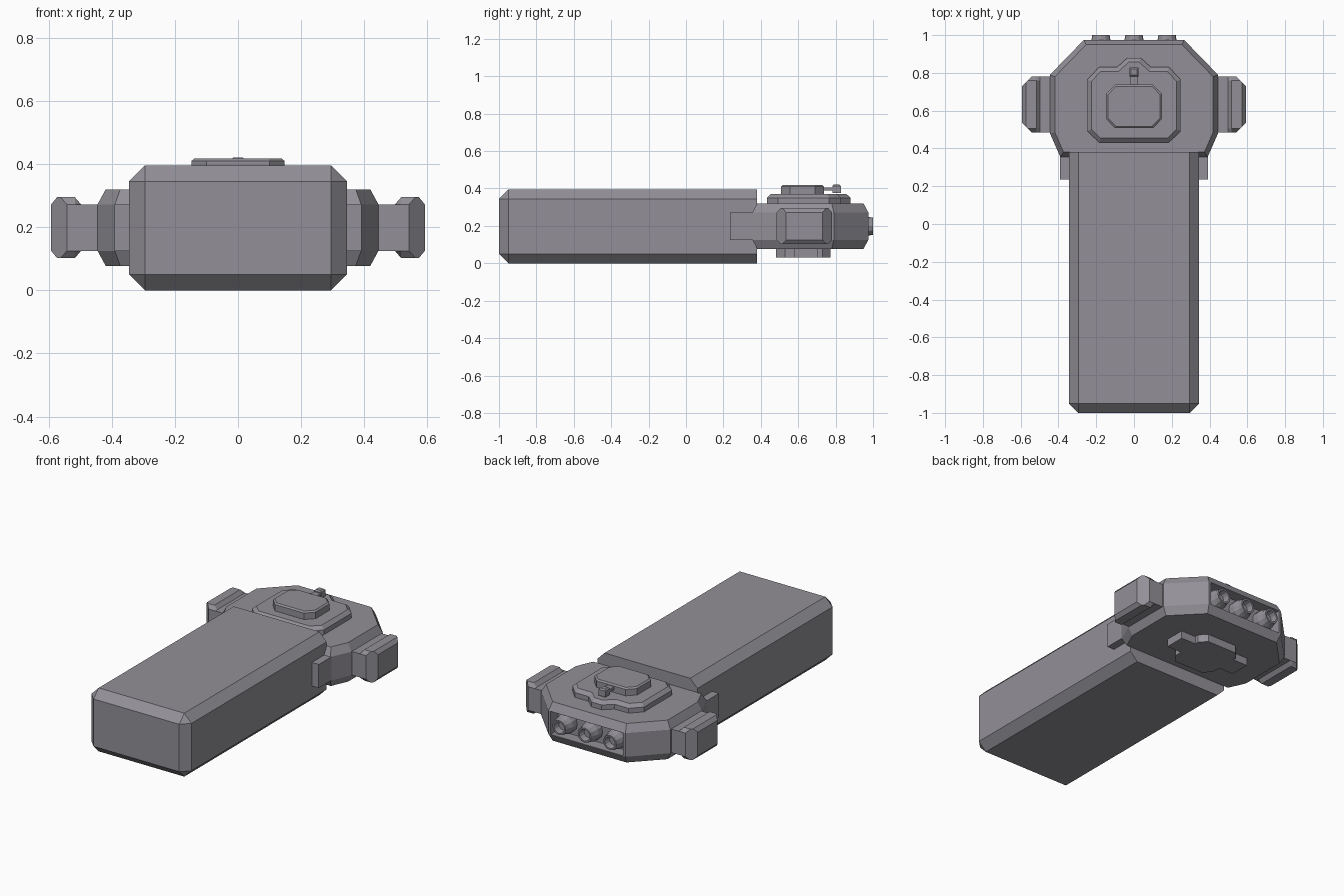
import bpy, bmesh, math
from mathutils import Vector

if "Cube" in bpy.data.objects:
    bpy.data.objects.remove(bpy.data.objects["Cube"])

paint = bpy.data.materials.new("dark_grey_paint")
paint.diffuse_color = (0.29, 0.28, 0.31, 1)
paint.use_nodes = True
paint.node_tree.nodes["Principled BSDF"].inputs["Base Color"].default_value = paint.diffuse_color


def finish(name, bm):
    bmesh.ops.recalc_face_normals(bm, faces=bm.faces[:])
    me = bpy.data.meshes.new(name)
    bm.to_mesh(me)
    bm.free()
    me.materials.append(paint)
    ob = bpy.data.objects.new(name, me)
    bpy.context.collection.objects.link(ob)
    return ob


def loft(bm, rings, closed=False):
    vs = [[bm.verts.new(p) for p in r] for r in rings]
    n = len(vs[0])
    pairs = list(zip(vs, vs[1:])) + ([(vs[-1], vs[0])] if closed else [])
    for a, b in pairs:
        for i in range(n):
            j = (i + 1) % n
            bm.faces.new((a[i], a[j], b[j], b[i]))
    if not closed:
        bm.faces.new(vs[0][::-1])
        bm.faces.new(vs[-1])


def inset(poly, d):
    # mitred inward offset of a counter-clockwise polygon
    out = []
    for i, p in enumerate(poly):
        p, a, b = Vector(p), Vector(poly[i - 1]), Vector(poly[(i + 1) % len(poly)])
        e, f = (p - a).normalized(), (b - p).normalized()
        n, m = Vector((-e.y, e.x)), Vector((-f.y, f.x))
        out.append(p + (n + m) * d / (1 + n.dot(m)))
    return out


def mirrored(half):
    # right half listed bottom to top gives a full counter-clockwise outline
    return half + [(-x, y) for x, y in reversed(half)]


def plate(name, half, layers):
    bm = bmesh.new()
    outline = mirrored(half)
    loft(bm, [[(p[0], p[1], z) for p in inset(outline, d)] for z, d in layers])
    return finish(name, bm)


def box(name, lo, hi):
    bm = bmesh.new()
    bmesh.ops.create_cube(bm, size=1)
    for v in bm.verts:
        v.co = [(l + h) / 2 + c * (h - l) for l, h, c in zip(lo, hi, v.co)]
    return finish(name, bm)


# Long chamfered hull, left square at its rear end
bm = bmesh.new()
bmesh.ops.create_cube(bm, size=1)
for v in bm.verts:
    v.co = (v.co.x * 0.69, -0.31 + v.co.y * 1.38, 0.1975 + v.co.z * 0.395)
edges = [e for e in bm.edges if any(v.co.y < 0 for v in e.verts)]
bmesh.ops.bevel(bm, geom=edges, offset=0.05, segments=1, affect='EDGES', profile=0.5)
finish("hull", bm)

# Wide rear section with bevelled rims and a recess for the nozzles
rear = plate("rear_section",
             [(0.39, 0.355), (0.445, 0.48), (0.445, 0.79), (0.265, 0.975)],
             [(0.077, 0.026), (0.125, 0), (0.272, 0), (0.32, 0.026)])
cutter = box("recess_cutter", (-0.25, 0.905, 0.127), (0.25, 1.1, 0.27))
cutter.hide_render = True
cutter.hide_viewport = True
mod = rear.modifiers.new("recess", 'BOOLEAN')
mod.operation = 'DIFFERENCE'
mod.solver = 'EXACT'
mod.object = cutter

# Hollow nozzles
profile = [(0.0601, 0.88), (0.06, 0.945), (0.05, 0.975), (0.046, 1.0),
           (0.036, 1.0), (0.03, 0.96), (0.001, 0.96), (0.001, 0.88)]
for i, cx in enumerate((-0.175, 0, 0.175)):
    bm = bmesh.new()
    angles = [math.tau * k / 12 for k in range(12)]
    loft(bm, [[(cx + r * math.cos(a), y, 0.198 + r * math.sin(a)) for a in angles]
              for r, y in profile], closed=True)
    finish(f"nozzle_{i + 1}", bm)

# Side pods (bevelled all round) and side tabs
pod = [(0.41, 0.125), (0.497, 0.125), (0.517, 0.102), (0.573, 0.102), (0.592, 0.125),
       (0.592, 0.272), (0.573, 0.295), (0.517, 0.295), (0.497, 0.272), (0.41, 0.272)]
flat = [(x, min(max(z, 0.125), 0.272)) for x, z in pod]
for side, s in (("right", 1), ("left", -1)):
    bm = bmesh.new()
    loft(bm, [[(s * x, y, z) for x, z in ring]
              for ring, y in ((flat, 0.485), (pod, 0.505), (pod, 0.76), (flat, 0.78))])
    for y, ny in ((0.73, 1), (0.535, -1)):
        res = bmesh.ops.bisect_plane(bm, geom=bm.verts[:] + bm.edges[:] + bm.faces[:],
                                     plane_co=(s * 0.592, y, 0), plane_no=(s, ny, 0),
                                     clear_outer=True)
        cut = [g for g in res["geom_cut"] if isinstance(g, bmesh.types.BMEdge)]
        bmesh.ops.contextual_create(bm, geom=cut)
    finish(f"{side}_pod", bm)
    xs = sorted((s * 0.33, s * 0.392))
    box(f"{side}_tab", (xs[0], 0.235, 0.125), (xs[1], 0.40, 0.272))

# Stepped deck on top
plate("deck_lower",
      [(0.185, 0.432), (0.247, 0.492), (0.247, 0.765), (0.185, 0.83), (0.09, 0.83), (0.035, 0.88)],
      [(0.31, 0), (0.35, 0), (0.37, 0.022)])
plate("deck_upper",
      [(0.1, 0.507), (0.147, 0.555), (0.147, 0.69), (0.1, 0.738)],
      [(0.36, 0), (0.41, 0), (0.418, 0.01)])

# Small knob on a stem
box("knob_stem", (-0.022, 0.72, 0.388), (0.022, 0.79, 0.406))
plate("knob", [(0.024, 0.782), (0.024, 0.828)],
      [(0.375, 0), (0.412, 0), (0.42, 0.008)])

# Cross-shaped plate underneath
plate("belly_plate",
      [(0.10, 0.48), (0.14, 0.53), (0.14, 0.58), (0.24, 0.58),
       (0.24, 0.705), (0.14, 0.705), (0.14, 0.73), (0.10, 0.772)],
      [(0.03, 0), (0.09, 0)])
